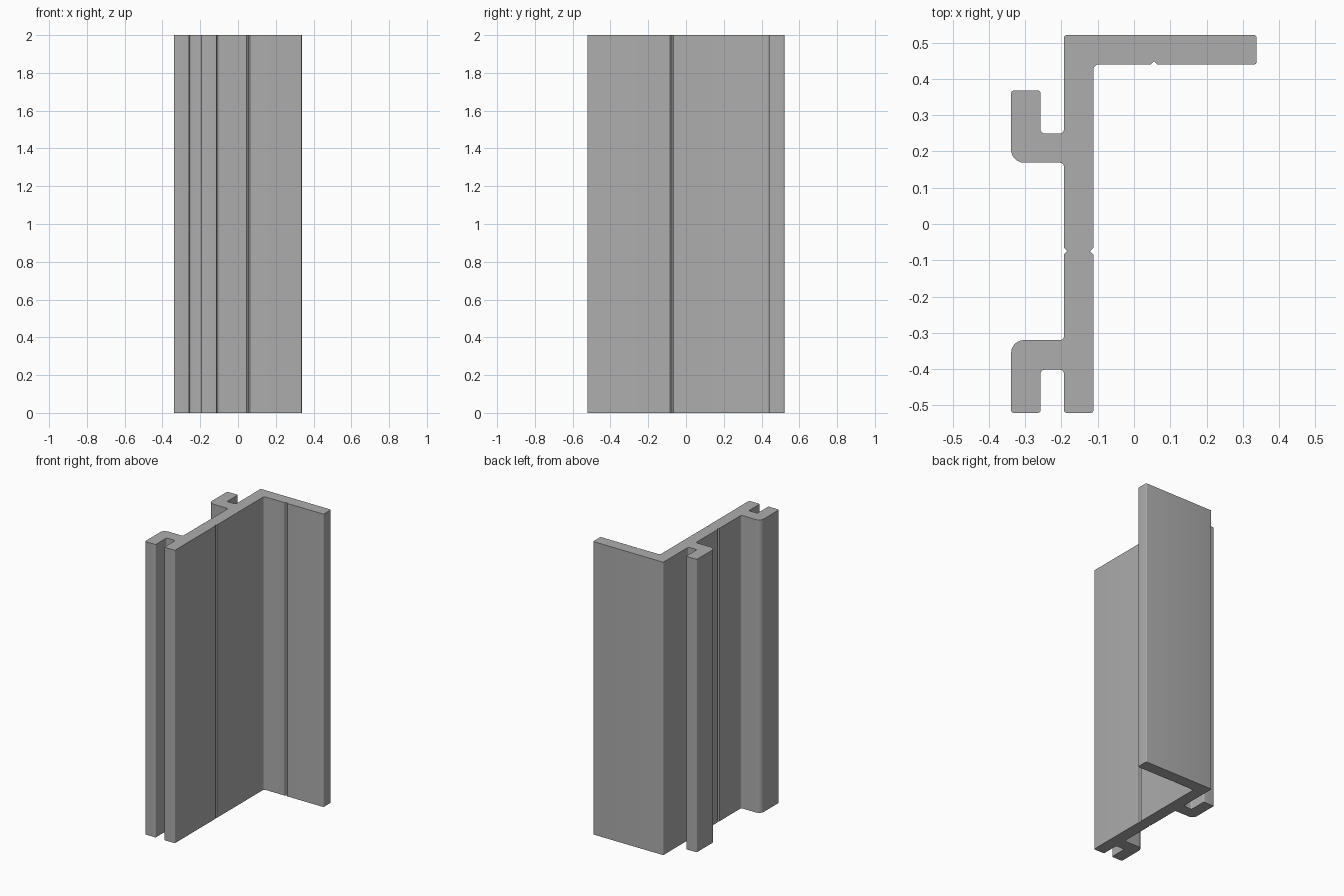
import bpy
import bmesh
import math
from mathutils import Vector

cube = bpy.data.objects.get("Cube")
if cube:
    bpy.data.objects.remove(cube, do_unlink=True)

HEIGHT = 2.0
EDGE, FILLET, BEND = 0.007, 0.011, 0.036   # corner radii
WEB_L, WEB_R = -0.193, -0.112              # faces of the long web
HOOK_L, HOOK_R = -0.339, -0.258            # faces of the hook lips
END = 0.521                                # half depth
FLANGE = 0.44                              # inner face of the flange
GROOVE = 0.009                             # half width of the score grooves


def groove(x, y, along, inward):
    """Small V groove centred on a wall point."""
    p, a, n = Vector((x, y)), Vector(along) * GROOVE, Vector(inward) * GROOVE
    return [(*(p - a), 0), (*(p + n), 0), (*(p + a), 0)]


def rounded(corners, steps=6):
    """Replace each square corner by an arc of its radius."""
    out = []
    for i, (x, y, r) in enumerate(corners):
        p = Vector((x, y))
        if r == 0:
            out.append(p)
            continue
        u = (Vector(corners[i - 1][:2]) - p).normalized() * r
        v = (Vector(corners[(i + 1) % len(corners)][:2]) - p).normalized() * r
        for k in range(steps + 1):
            a = math.pi / 2 * k / steps
            out.append(p + u + v - v * math.cos(a) - u * math.sin(a))
    return out


# Section outline, counterclockwise
section = [(WEB_L, -END, EDGE), (WEB_R, -END, EDGE)]
section += groove(WEB_R, -0.075, (0, 1), (-1, 0))
section += [(WEB_R, FLANGE, 0.015)]
section += groove(0.055, FLANGE, (1, 0), (0, 1))
section += [(0.338, FLANGE, EDGE), (0.338, END, EDGE), (WEB_L, END, EDGE)]
# Rear hook
section += [(WEB_L, 0.25, FILLET), (HOOK_R, 0.25, FILLET),
            (HOOK_R, 0.368, EDGE), (HOOK_L, 0.368, EDGE),
            (HOOK_L, 0.169, BEND), (WEB_L, 0.169, FILLET)]
section += groove(WEB_L, -0.075, (0, -1), (1, 0))
# Front hook
section += [(WEB_L, -0.32, FILLET), (HOOK_L, -0.32, BEND),
            (HOOK_L, -END, EDGE), (HOOK_R, -END, EDGE),
            (HOOK_R, -0.402, FILLET), (WEB_L, -0.402, FILLET)]

# Extrude the section upward
bm = bmesh.new()
base = bm.faces.new([bm.verts.new((p.x, p.y, 0)) for p in rounded(section)])
top = bmesh.ops.extrude_face_region(bm, geom=[base], use_keep_orig=True)
bmesh.ops.translate(bm, vec=(0, 0, HEIGHT),
                    verts=[g for g in top["geom"] if isinstance(g, bmesh.types.BMVert)])
bmesh.ops.recalc_face_normals(bm, faces=bm.faces[:])
mesh = bpy.data.meshes.new("extruded_profile")
bm.to_mesh(mesh)
bm.free()
profile = bpy.data.objects.new("extruded_profile", mesh)
bpy.context.collection.objects.link(profile)

# Plain grey finish
grey = bpy.data.materials.new("plain_grey")
grey.use_nodes = True
color = (0.42, 0.42, 0.42, 1)
grey.diffuse_color = color
grey.node_tree.nodes["Principled BSDF"].inputs["Base Color"].default_value = color
mesh.materials.append(grey)

# Smooth the rounded corners, keep the arrises sharp
bpy.ops.object.select_all(action="DESELECT")
profile.select_set(True)
bpy.context.view_layer.objects.active = profile
bpy.ops.object.shade_smooth_by_angle(angle=math.radians(30))
